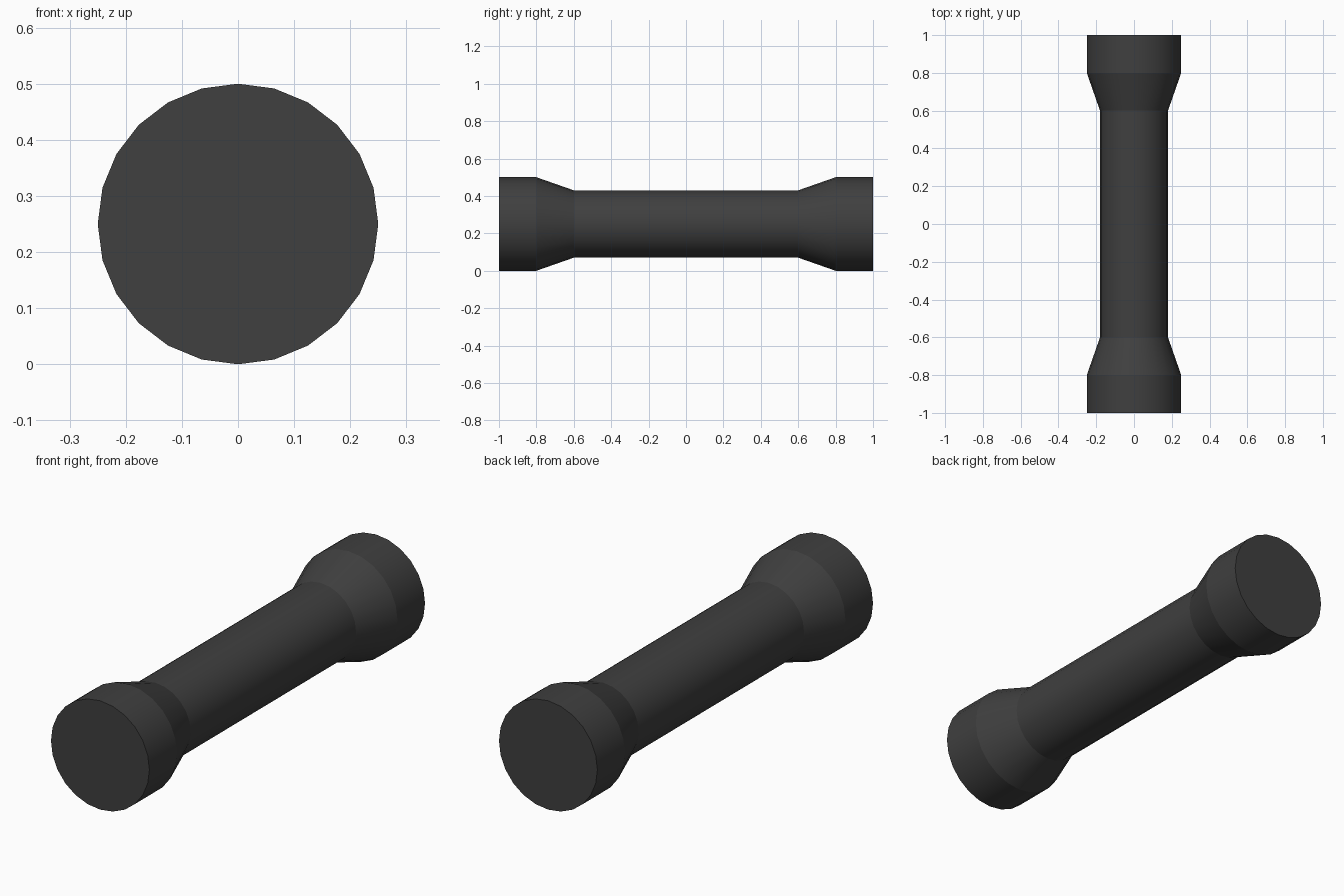
import bpy, bmesh, math

if "Cube" in bpy.data.objects:
    bpy.data.objects.remove(bpy.data.objects["Cube"])

SIDES = 24
CENTRE_Z = 0.25
# (y, radius) along the half length, mirrored for the other end
half = [(0.6, 0.18), (0.8, 0.25), (1.0, 0.25)]
profile = [(-y, r) for y, r in reversed(half)] + half

# Turned bar: rings joined by quads, closed with flat ends
bm = bmesh.new()
rings = []
for y, r in profile:
    rings.append([bm.verts.new((r * math.sin(2 * math.pi * i / SIDES), y,
                                CENTRE_Z + r * math.cos(2 * math.pi * i / SIDES)))
                  for i in range(SIDES)])
for a, b in zip(rings, rings[1:]):
    for i in range(SIDES):
        j = (i + 1) % SIDES
        bm.faces.new((a[i], a[j], b[j], b[i]))
bm.faces.new(rings[0])
bm.faces.new(rings[-1])
bmesh.ops.recalc_face_normals(bm, faces=bm.faces[:])

mesh = bpy.data.meshes.new("flared_bar")
bm.to_mesh(mesh)
bm.free()
bar = bpy.data.objects.new("flared_bar", mesh)
bpy.context.collection.objects.link(bar)

# Dark finish
mat = bpy.data.materials.new("dark_grey")
mat.diffuse_color = (0.05, 0.05, 0.05, 1)
mat.use_nodes = True
mat.node_tree.nodes["Principled BSDF"].inputs["Base Color"].default_value = mat.diffuse_color
mesh.materials.append(mat)

# Smooth around the bar, crisp where the profile bends
bpy.context.view_layer.objects.active = bar
bar.select_set(True)
bpy.ops.object.shade_smooth_by_angle(angle=math.radians(17))
